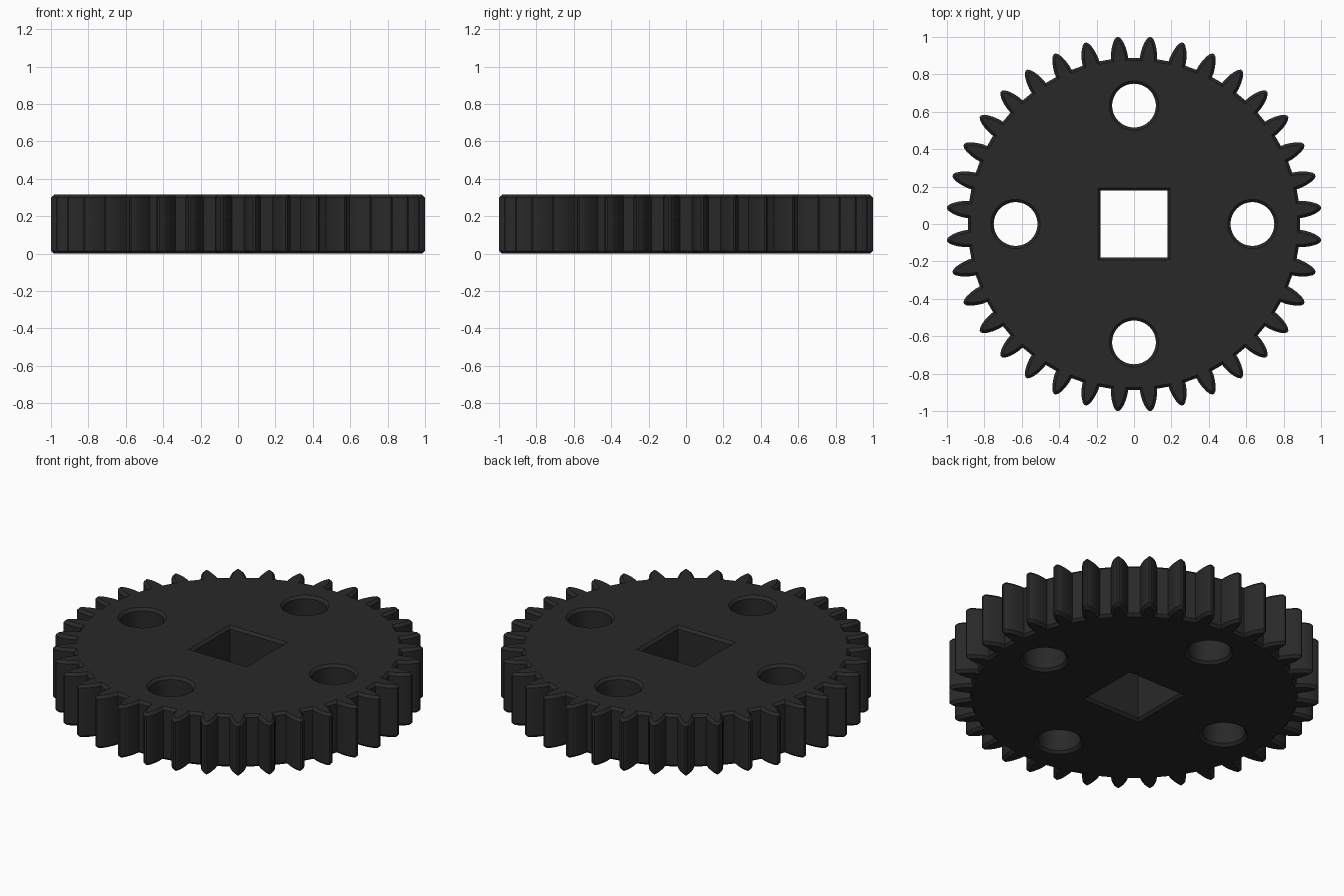
import bpy, bmesh
from math import sin, cos, pi, radians
from mathutils import Vector

if "Cube" in bpy.data.objects:
    bpy.data.objects.remove(bpy.data.objects["Cube"])

TEETH, HEIGHT, CHAMFER = 36, 0.315, 0.015
# one tooth: (radius, half width) from root to tip
FLANK = [(0.885, 0.046), (0.91, 0.044), (0.94, 0.038), (0.97, 0.028), (0.99, 0.017)]


def inset(loop, d):
    """Move a counter-clockwise outline inward by d (negative = outward)."""
    out = []
    for i, p in enumerate(loop):
        a = (p - loop[i - 1]).normalized()
        b = (loop[(i + 1) % len(loop)] - p).normalized()
        na, nb = Vector((-a.y, a.x)), Vector((-b.y, b.x))
        out.append(p + (na + nb) * d / (1 + na.dot(nb)))
    return out


def circle(cx, cy, r, n, start=0):
    return [Vector((cx + r * cos(start + 2 * pi * i / n),
                    cy + r * sin(start + 2 * pi * i / n))) for i in range(n)]


# Toothed outline
tooth = [(r, -w) for r, w in FLANK] + [(1.0, -0.006), (1.0, 0.006)] + [(r, w) for r, w in reversed(FLANK)]
outline = []
for k in range(TEETH):
    a = radians(5) + 2 * pi * k / TEETH
    outline += [Vector((r * cos(a) - w * sin(a), r * sin(a) + w * cos(a))) for r, w in tooth]
size = max(p.x for p in outline)
outline = [p / size for p in outline]

# Square axle hole and four round holes
holes = [circle(0, 0, 0.178 * 2 ** 0.5, 4, pi / 4)]
holes += [circle(0.633 * cos(k * pi / 2), 0.633 * sin(k * pi / 2), 0.117, 48) for k in range(4)]

bm = bmesh.new()
caps = {0: [], 3: []}
for loop, d in [(outline, CHAMFER)] + [(h, -CHAMFER) for h in holes]:
    small = inset(loop, d)
    stack = [(small, 0), (loop, CHAMFER), (loop, HEIGHT - CHAMFER), (small, HEIGHT)]
    rings = [[bm.verts.new((p.x, p.y, z)) for p in pts] for pts, z in stack]
    n = len(loop)
    # chamfered wall around this outline
    for lo, hi in zip(rings, rings[1:]):
        for i in range(n):
            j = (i + 1) % n
            bm.faces.new((lo[i], lo[j], hi[j], hi[i]))
    for key in caps:
        caps[key] += [bm.edges.get((rings[key][i], rings[key][(i + 1) % n])) for i in range(n)]

# Flat top and bottom with the holes left open
for key, nz in ((0, -1), (3, 1)):
    bmesh.ops.triangle_fill(bm, use_beauty=True, use_dissolve=False, edges=caps[key], normal=(0, 0, nz))
bmesh.ops.recalc_face_normals(bm, faces=bm.faces[:])

mesh = bpy.data.meshes.new("gear")
bm.to_mesh(mesh)
bm.free()
gear = bpy.data.objects.new("gear", mesh)
bpy.context.collection.objects.link(gear)

mat = bpy.data.materials.new("black_plastic")
mat.diffuse_color = (0.022, 0.022, 0.022, 1)
mat.use_nodes = True
mat.node_tree.nodes["Principled BSDF"].inputs["Base Color"].default_value = mat.diffuse_color
mesh.materials.append(mat)

bpy.context.view_layer.objects.active = gear
gear.select_set(True)
bpy.ops.object.shade_smooth_by_angle(angle=radians(25))
